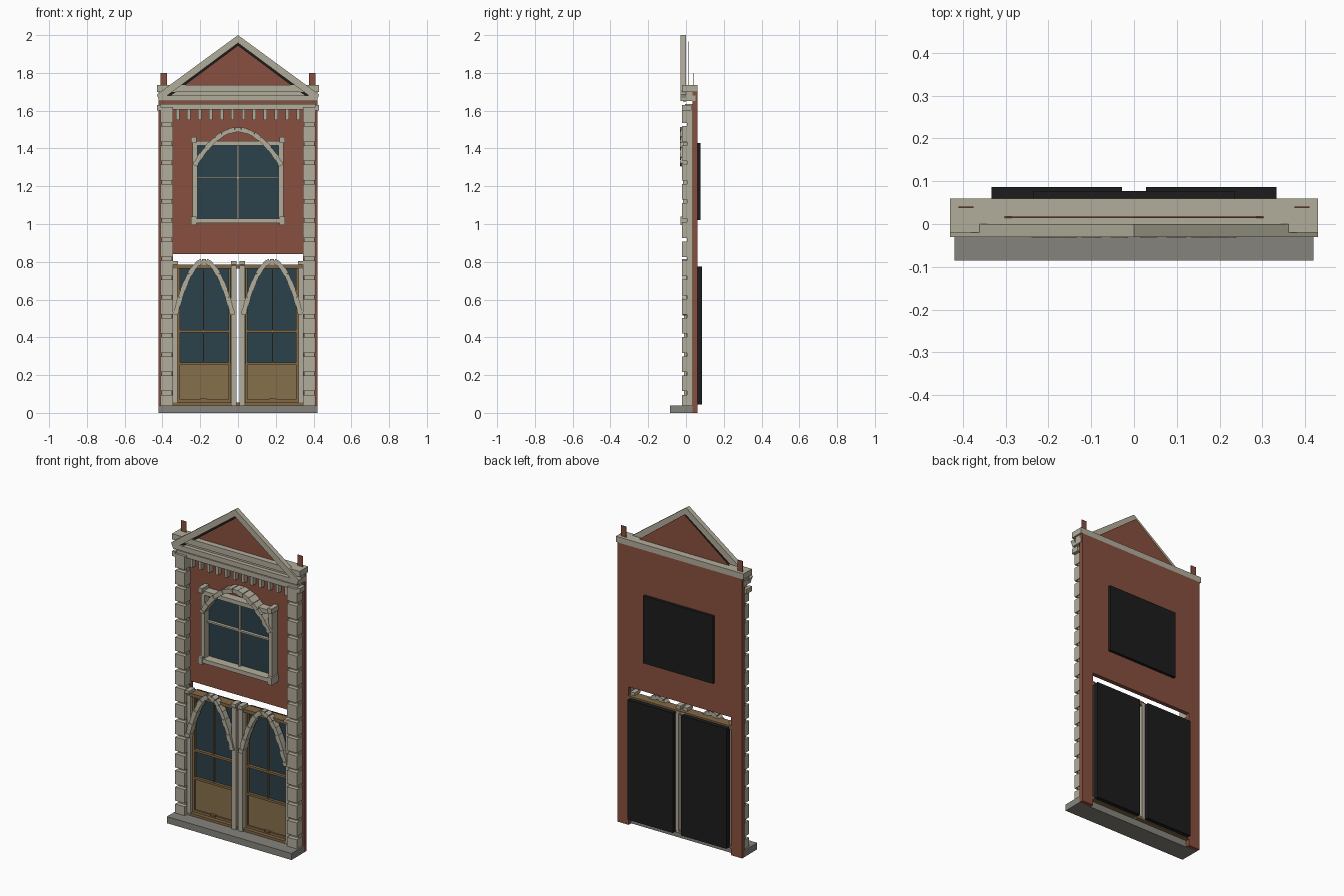
import bpy
import bmesh
import math
from mathutils import Matrix, Vector

default_cube = bpy.data.objects.get("Cube")
if default_cube:
    bpy.data.objects.remove(default_cube, do_unlink=True)


def material(name, red, green, blue):
    mat = bpy.data.materials.new(name)
    mat.use_nodes = True
    colour = (red, green, blue, 1)
    mat.diffuse_color = colour
    mat.node_tree.nodes["Principled BSDF"].inputs["Base Color"].default_value = colour
    return mat


STONE = material("pale stone", .45, .42, .33)
STEP = material("grey stone", .24, .23, .2)
BRICK = material("red brick", .25, .08, .05)
WOOD = material("brown wood", .23, .14, .06)
PANEL = material("tan wood panel", .24, .16, .07)
GLASS = material("dark blue glass", .025, .055, .07)
BLACK = material("black backing", .012, .012, .012)


def add_box(bm, x, y, z, mirror=False):
    """Add a box from three (low, high) ranges, with an optional twin across x."""
    low, high = (Vector(corner) for corner in zip(x, y, z))
    size = Matrix.Diagonal((*(high - low), 1))
    bmesh.ops.create_cube(bm, size=1, matrix=Matrix.Translation((low + high) / 2) @ size)
    if mirror:
        add_box(bm, (-x[1], -x[0]), y, z)


def add_beam(bm, start, end, y, thickness):
    """Add a tilted block between two (x, z) points."""
    dx, dz = end[0] - start[0], end[1] - start[1]
    middle = ((start[0] + end[0]) / 2, sum(y) / 2, (start[1] + end[1]) / 2)
    turn = Matrix.Rotation(-math.atan2(dz, dx), 4, "Y")
    size = Matrix.Diagonal((math.hypot(dx, dz), y[1] - y[0], thickness, 1))
    bmesh.ops.create_cube(bm, size=1, matrix=Matrix.Translation(middle) @ turn @ size)


def finish(bm, name, mat):
    mesh = bpy.data.meshes.new(name)
    bm.to_mesh(mesh)
    bm.free()
    mesh.materials.append(mat)
    obj = bpy.data.objects.new(name, mesh)
    bpy.context.collection.objects.link(obj)
    return obj


def boxes(name, mat, *specs, mirror=False):
    bm = bmesh.new()
    for x, y, z in specs:
        add_box(bm, x, y, z, mirror)
    return finish(bm, name, mat)


def wide(half):
    return (-half, half)


def arch(name, centre, base, half, rise, y, count):
    """Voussoirs along a parabola, every second one slightly larger."""
    bm = bmesh.new()
    points = []
    for i in range(count + 1):
        s = math.sin(math.pi * (i / count - .5))
        points.append((centre + half * s, base + rise * (1 - s * s)))
    for i, (start, end) in enumerate(zip(points, points[1:])):
        proud = .004 * (i % 2)
        add_beam(bm, start, end, (y[0] - proud, y[1]), .024 + proud)
    finish(bm, name, STONE)


WALL_Y = (.035, .06)

# Brick wall, with legs either side of the shopfront opening
boxes("brick_wall", BRICK, (wide(.42), WALL_Y, (.84, 1.7)))
boxes("wall_legs", BRICK, ((.345, .42), WALL_Y, (0, .84)), mirror=True)
boxes("front_step", STEP, (wide(.42), (-.085, .035), (0, .04)))

# Corner stones: a recessed strip with stacked blocks
boxes("corner_strips", STONE, ((.35, .405), (.005, .035), (.04, 1.62)), mirror=True)
bm = bmesh.new()
add_box(bm, (.345, .41), (-.02, .035), (.04, .095), True)
for i in range(15):
    bottom = .115 + i * .1015
    add_box(bm, (.345, .41), (-.02, .035), (bottom, bottom + .083), True)
finish(bm, "corner_stones", STONE)

# Cornice, frieze and dentils
boxes("cornice", STONE,
      (wide(.43), (-.02, .06), (1.7, 1.735)),
      (wide(.42), (0, .04), (1.68, 1.7)),
      (wide(.422), (-.025, .05), (1.65, 1.68)),
      (wide(.41), (-.005, .035), (1.605, 1.635)))
boxes("cornice_returns", STONE, ((.41, .43), (-.02, .03), (1.6, 1.63)), mirror=True)
bm = bmesh.new()
for i in range(12):
    x = (i - 5.5) * .058
    add_box(bm, (x - .009, x + .009), (.005, .035), (1.55, 1.605))
finish(bm, "dentils", STONE)

# Gable
bm = bmesh.new()
for side in (-1, 1):
    rake = [bm.verts.new((side * x, -.03, z)) for x, z in
            ((0, 2), (.43, 1.685), (.415, 1.65), (0, 1.958))]
    face = bm.faces.new(rake)
    new = bmesh.ops.extrude_face_region(bm, geom=[face])["geom"]
    bmesh.ops.translate(bm, vec=(0, .03, 0),
                        verts=[v for v in new if isinstance(v, bmesh.types.BMVert)])
bmesh.ops.recalc_face_normals(bm, faces=bm.faces)
finish(bm, "gable_rakes", STONE)

bm = bmesh.new()
for side in (-1, 1):
    add_beam(bm, (side * .4, 1.655), (0, 1.953), (-.015, 0), .014)
finish(bm, "gable_shadow_trim", BLACK)

bm = bmesh.new()
corners = [bm.verts.new((x, .014, z)) for x, z in ((-.31, 1.73), (.31, 1.73), (0, 1.965))]
face = bm.faces.new(corners)
new = bmesh.ops.extrude_face_region(bm, geom=[face])["geom"]
bmesh.ops.translate(bm, vec=(0, .003, 0),
                    verts=[v for v in new if isinstance(v, bmesh.types.BMVert)])
bmesh.ops.recalc_face_normals(bm, faces=bm.faces)
finish(bm, "gable_panel", BRICK)
boxes("roof_posts", BRICK, ((.375, .41), (.038, .041), (1.73, 1.8)), mirror=True)

# Upper window
boxes("upper_glass", GLASS, (wide(.22), (.028, .036), (1.02, 1.425)))
boxes("upper_backing", BLACK, (wide(.235), (.055, .077), (1.02, 1.43)))
boxes("upper_frame_rails", STONE,
      (wide(.24), (-.025, .036), (1.005, 1.03)),
      (wide(.24), (-.015, .036), (1.415, 1.44)),
      (wide(.215), (.01, .03), (1.24, 1.25)),
      (wide(.005), (.01, .03), (1.03, 1.415)))
boxes("upper_frame_jambs", STONE,
      ((.215, .24), (-.015, .036), (1.02, 1.43)),
      ((.22, .248), (-.03, .036), (.995, 1.04)),
      ((.22, .248), (-.03, .036), (1.43, 1.46)), mirror=True)
arch("upper_arch", 0, 1.31, .23, .19, (-.028, .036), 21)

# Shopfront doors, one each side of the middle slit
boxes("door_glass", GLASS, ((.035, .32), (.038, .045), (.26, .765)), mirror=True)
boxes("door_panels", PANEL, ((.035, .32), (.03, .045), (.055, .265)), mirror=True)
boxes("door_backing", BLACK, ((.028, .333), (.045, .086), (.045, .775)), mirror=True)
boxes("door_bars", WOOD,
      ((.04, .32), (.02, .04), (.425, .438)),
      ((.04, .32), (.022, .04), (.255, .268)),
      ((.04, .32), (.022, .04), (.055, .07)),
      ((.18, .186), (.025, .04), (.265, .76)),
      ((.165, .2), (.015, .035), (.065, .075)),
      ((.04, .05), (.02, .045), (.05, .765)),
      ((.308, .32), (.02, .045), (.05, .765)), mirror=True)
boxes("shopfront_rails", WOOD,
      (wide(.35), (0, .06), (.765, .785)),
      (wide(.35), (.0, .06), (.04, .055)))
boxes("shopfront_posts", STONE,
      ((.008, .036), (-.01, .06), (.04, .78)),
      ((.32, .342), (0, .05), (.04, .765)),
      ((.008, .038), (-.015, .04), (.785, .805)),
      ((.318, .348), (-.015, .04), (.785, .803)), mirror=True)
arch("left_door_arch", .18, .52, .152, .285, (-.018, .02), 21)
arch("right_door_arch", -.18, .52, .152, .285, (-.018, .02), 21)
